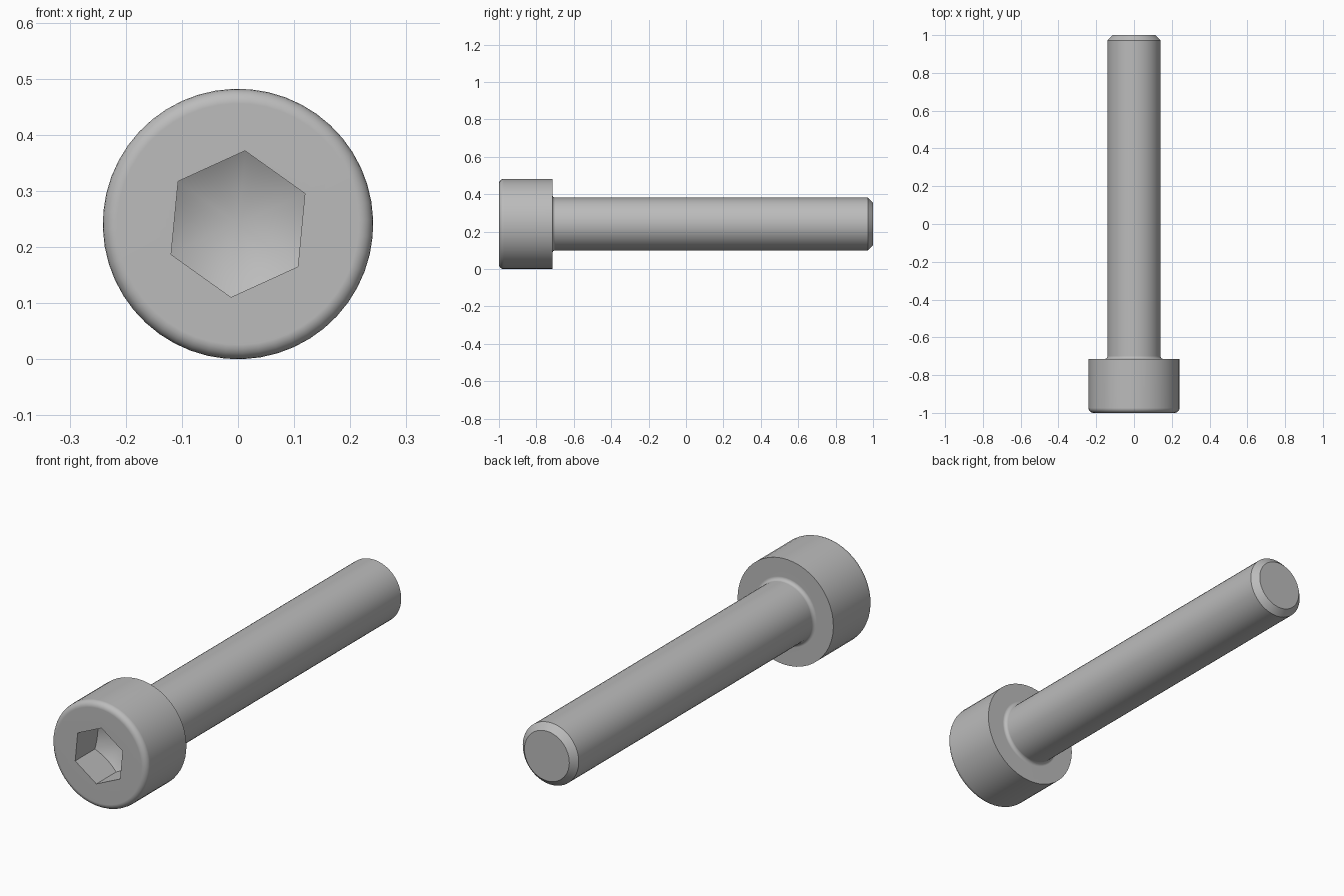
import bpy, bmesh
from math import sin, cos, tan, pi, radians

SEGMENTS = 48
HEAD_R, SHANK_R, HEX_R = 0.241, 0.141, 0.131
TURN = radians(24.5)          # rotation of the hexagon socket
UNDERSIDE = -0.715            # back face of the head
SOCKET_Y = -0.858             # depth of the socket corners

cube = bpy.data.objects.get("Cube")
if cube:
    bpy.data.objects.remove(cube, do_unlink=True)

steel = bpy.data.materials.new("grey_steel")
steel.use_nodes = True
colour = (0.5, 0.5, 0.5, 1)
steel.diffuse_color = colour
steel.node_tree.nodes["Principled BSDF"].inputs["Base Color"].default_value = colour


def hex_radius(a):
    """Distance from the axis to the hexagon wall at angle a."""
    return HEX_R * cos(pi / 6) / cos(a % (pi / 3) - pi / 6)


def arc(y, r, dy, dr, start, end, steps=5):
    """Quarter ellipse of (y, radius) points about a centre."""
    angles = [radians(start + (end - start) * i / steps) for i in range(steps + 1)]
    return [(y + dy * cos(a), r + dr * sin(a)) for a in angles]


bm = bmesh.new()


def ring(shape):
    """Loop of vertices; shape gives (y, radius) for each angle."""
    verts = []
    for i in range(SEGMENTS):
        a = 2 * pi * i / SEGMENTS
        y, r = shape(a)
        verts.append(bm.verts.new((r * cos(a + TURN), y, HEAD_R + r * sin(a + TURN))))
    return verts


# Hexagonal socket with drilled conical bottom
rings = [
    ring(lambda a: (SOCKET_Y + (HEX_R - hex_radius(a)) * tan(pi / 6), hex_radius(a))),
    ring(lambda a: (-1, hex_radius(a))),
]

# Rounded head, neck fillet, shank and chamfered end
bevel, neck = 0.026, 0.016
profile = arc(-1 + bevel, HEAD_R - bevel, bevel, bevel, 180, 90)
profile += [(UNDERSIDE, HEAD_R)]
profile += arc(UNDERSIDE + neck, SHANK_R + neck, neck, neck, 180, 270)
profile += [(0.972, SHANK_R), (1, 0.113)]
rings += [ring(lambda a, p=p: p) for p in profile]

for near, far in zip(rings, rings[1:]):
    for i in range(SEGMENTS):
        j = (i + 1) % SEGMENTS
        bm.faces.new((near[i], near[j], far[j], far[i]))

# Cone tip inside the socket and flat end of the shank
tip = bm.verts.new((0, SOCKET_Y + HEX_R * tan(pi / 6), HEAD_R))
for i in range(SEGMENTS):
    bm.faces.new((tip, rings[0][(i + 1) % SEGMENTS], rings[0][i]))
bm.faces.new(rings[-1])
bmesh.ops.recalc_face_normals(bm, faces=bm.faces)

mesh = bpy.data.meshes.new("socket_screw")
bm.to_mesh(mesh)
bm.free()
mesh.materials.append(steel)
screw = bpy.data.objects.new("socket_screw", mesh)
bpy.context.collection.objects.link(screw)

# Smooth round surfaces, crisp edges, flat end faces
bpy.ops.object.select_all(action="DESELECT")
bpy.context.view_layer.objects.active = screw
screw.select_set(True)
bpy.ops.object.shade_smooth_by_angle(angle=radians(30))
weighted = screw.modifiers.new("flat_face_normals", "WEIGHTED_NORMAL")
weighted.keep_sharp = True
